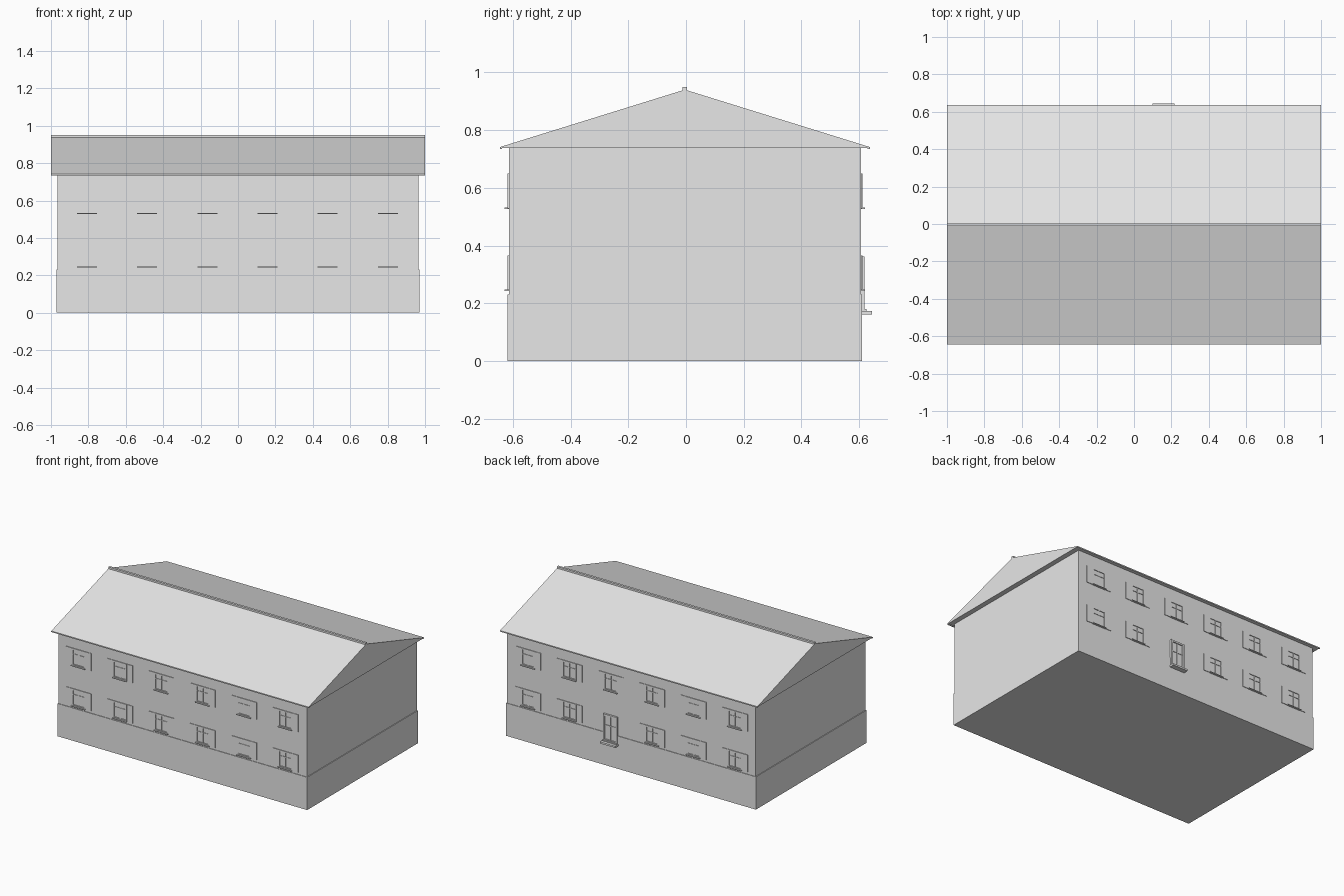
import bpy
import bmesh
from mathutils import Matrix, Vector

cube = bpy.data.objects.get("Cube")
if cube:
    bpy.data.objects.remove(cube, do_unlink=True)

grey = bpy.data.materials.new("plain_grey")
grey.use_nodes = True
grey.diffuse_color = (0.8, 0.8, 0.8, 1)
grey.node_tree.nodes["Principled BSDF"].inputs["Base Color"].default_value = (0.8, 0.8, 0.8, 1)

MID_Y = -0.004        # middle of the house, offset by the door step
WALL_X, WALL_Y = 0.965, 0.61
EAVE_Z, RIDGE_Z = 0.738, 0.94
COLUMNS = [-0.003 + 0.3215 * (i - 2.5) for i in range(6)]
ROWS = (0.245, 0.529)


def make_object(name, bm):
    bmesh.ops.recalc_face_normals(bm, faces=bm.faces)
    mesh = bpy.data.meshes.new(name)
    bm.to_mesh(mesh)
    bm.free()
    mesh.materials.append(grey)
    obj = bpy.data.objects.new(name, mesh)
    bpy.context.collection.objects.link(obj)
    return obj


def add_box(bm, x, y, z):
    """Add a box from (low, high) ranges on each axis."""
    ranges = (x, y, z)
    size = [abs(b - a) for a, b in ranges]
    centre = Vector([(a + b) / 2 for a, b in ranges])
    bmesh.ops.create_cube(bm, size=1, matrix=Matrix.Translation(centre) @ Matrix.Diagonal((*size, 1)))


def box(name, x, y, z):
    bm = bmesh.new()
    add_box(bm, x, y, z)
    return make_object(name, bm)


def out(side, depth):
    """Range in y from just inside the wall to a depth outside it."""
    face = MID_Y + side * WALL_Y
    return (face - side * 0.002, face + side * depth)


def add_frame(bm, x, z, y, bar, cross):
    """Rectangular frame with a centre bar and a cross bar."""
    for left in (x[0], x[1] - bar):
        add_box(bm, (left, left + bar), y, z)
    for low in (z[0], z[1] - bar):
        add_box(bm, (x[0] + bar, x[1] - bar), y, (low, low + bar))
    mid = sum(x) / 2
    thin = bar / 4
    inner = (y[0], y[0] + (y[1] - y[0]) * 0.8)
    add_box(bm, (mid - thin, mid + thin), inner, (z[0] + bar, z[1] - bar))
    add_box(bm, (x[0] + bar, x[1] - bar), inner, (cross - thin, cross + thin))


# Main masses
box("plinth", (-0.97, 0.97), (MID_Y - 0.614, MID_Y + 0.614), (0, 0.23))
box("walls", (-WALL_X, WALL_X), (MID_Y - WALL_Y, MID_Y + WALL_Y), (0.22, EAVE_Z + 0.005))

# Solid gabled roof, extruded along the ridge
bm = bmesh.new()
profile = [(-0.638, EAVE_Z), (0.638, EAVE_Z), (0.638, EAVE_Z + 0.004), (0, RIDGE_Z), (-0.638, EAVE_Z + 0.004)]
end = bm.faces.new([bm.verts.new((-1, MID_Y + y, z)) for y, z in profile])
extruded = bmesh.ops.extrude_face_region(bm, geom=[end])["geom"]
bmesh.ops.translate(bm, vec=(2, 0, 0), verts=[v for v in extruded if isinstance(v, bmesh.types.BMVert)])
make_object("roof", bm)

box("ridge_cap", (-1, 1), (MID_Y - 0.008, MID_Y + 0.008), (RIDGE_Z - 0.008, 0.95))
for side, label in ((-1, "front"), (1, "back")):
    box(label + "_eave_strip", (-1, 1), (MID_Y + side * 0.633, MID_Y + side * 0.641),
        (EAVE_Z - 0.004, EAVE_Z + 0.004))

# Windows with shutters and sills; the door takes one place at the back
for side, label in ((-1, "front"), (1, "back")):
    frames, shutters, sills = bmesh.new(), bmesh.new(), bmesh.new()
    for row, bottom in enumerate(ROWS):
        for column, x in enumerate(COLUMNS):
            if side == 1 and row == 0 and column == 3:
                continue
            z = (bottom, bottom + 0.121)
            add_frame(frames, (x - 0.0535, x + 0.0535), z, out(side, 0.005), 0.01, bottom + 0.08)
            for hand in (-1, 1):
                add_box(shutters, (x + hand * 0.0535, x + hand * 0.098), out(side, 0.004), z)
            add_box(sills, (x - 0.0535, x + 0.0535), out(side, 0.014), (bottom - 0.002, bottom + 0.003))
    make_object(label + "_window_frames", frames)
    make_object(label + "_shutters", shutters)
    make_object(label + "_sills", sills)

# Back door with its threshold and step
door_x = COLUMNS[3]
bm = bmesh.new()
add_frame(bm, (door_x - 0.0535, door_x + 0.0535), (0.175, 0.362), out(1, 0.013), 0.012, 0.285)
make_object("door_frame", bm)
box("door_panel", (door_x - 0.045, door_x + 0.045), out(1, 0.006), (0.175, 0.355))
box("door_threshold", (door_x - 0.0535, door_x + 0.0535), out(1, 0.02), (0.172, 0.18))
box("door_step", (door_x - 0.059, door_x + 0.059), out(1, 0.039), (0.161, 0.173))
